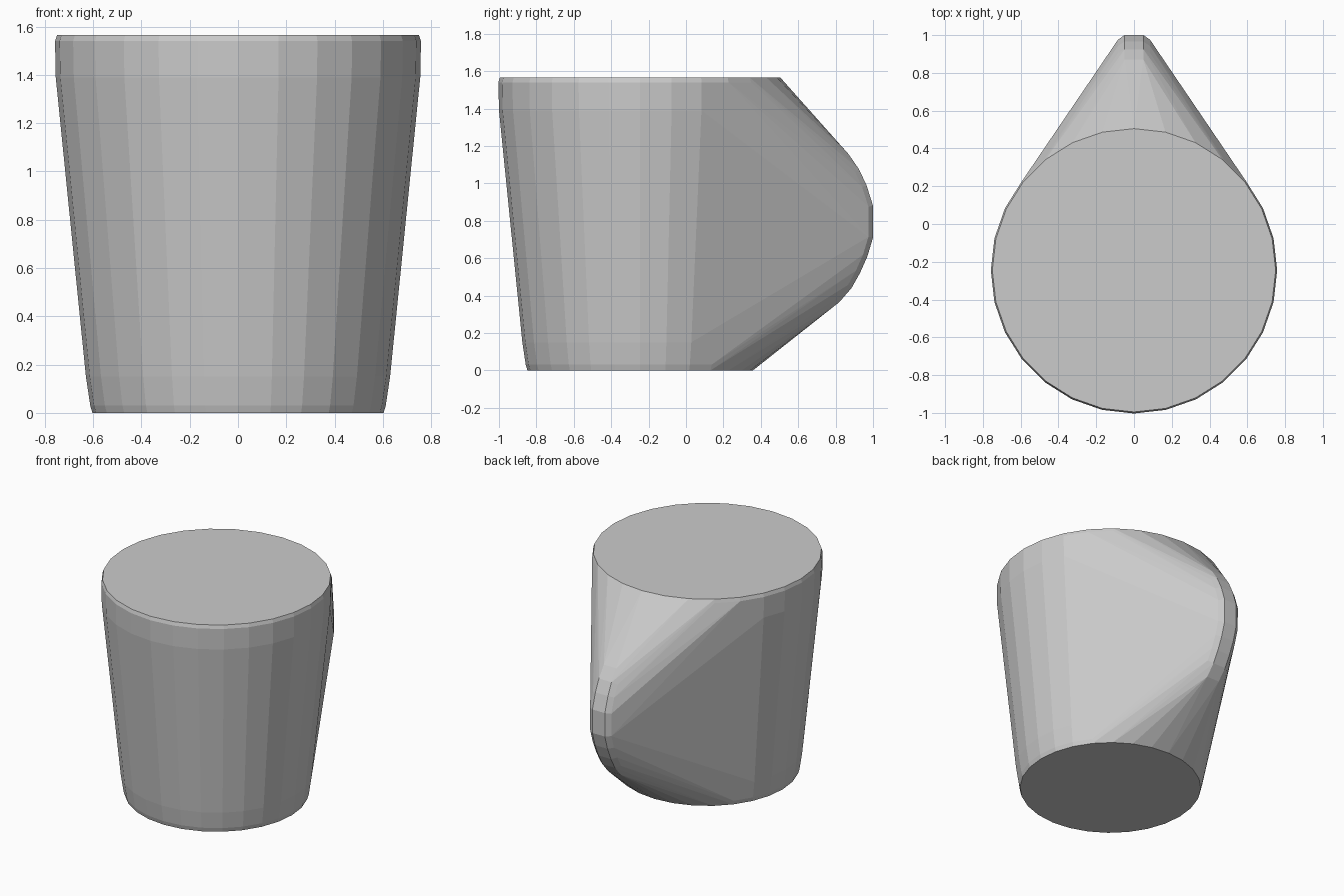
import bpy, bmesh
from math import cos, sin, pi, radians
from mathutils import Vector

if "Cube" in bpy.data.objects:
    bpy.data.objects.remove(bpy.data.objects["Cube"])

SIDES = 28
CENTRE_Y = -0.245
bm = bmesh.new()


def ring(radius, z):
    for i in range(SIDES):
        a = 2 * pi * i / SIDES - pi / 2
        bm.verts.new((radius * cos(a), CENTRE_Y + radius * sin(a), z))


# Tapered body with softened rim and foot
for radius, z in [(0.603, 0), (0.612, 0.03), (0.63, 0.15),
                  (0.755, 1.39), (0.758, 1.54), (0.75, 1.565)]:
    ring(radius, z)

# Rounded handle bulge: outer profile (y, z), with a rounded cross-section
profile = [(0.82, 0.365), (0.885, 0.44), (0.93, 0.52), (0.97, 0.61), (1.0, 0.71),
           (1.0, 0.88), (0.965, 0.99), (0.925, 1.075), (0.87, 1.155)]
hub = Vector((0, 0.5, 0.78))
for y, z in profile:
    p = Vector((0, y, z))
    inward = (hub - p).normalized()
    for half_width, depth in [(0.05, 0), (0.085, 0.025), (0.108, 0.07)]:
        for side in (-1, 1):
            q = p + inward * depth
            bm.verts.new((side * half_width, q.y, q.z))

# Wrap body and handle in one taut skin
hull = bmesh.ops.convex_hull(bm, input=bm.verts[:])
unused = {g for g in hull["geom_interior"] + hull["geom_unused"]
          if isinstance(g, bmesh.types.BMVert)}
bmesh.ops.delete(bm, geom=list(unused), context="VERTS")
bmesh.ops.dissolve_limit(bm, angle_limit=radians(1), verts=bm.verts[:], edges=bm.edges[:])
bmesh.ops.recalc_face_normals(bm, faces=bm.faces[:])

mesh = bpy.data.meshes.new("mug_hull")
bm.to_mesh(mesh)
bm.free()
mug = bpy.data.objects.new("mug_hull", mesh)
bpy.context.collection.objects.link(mug)
